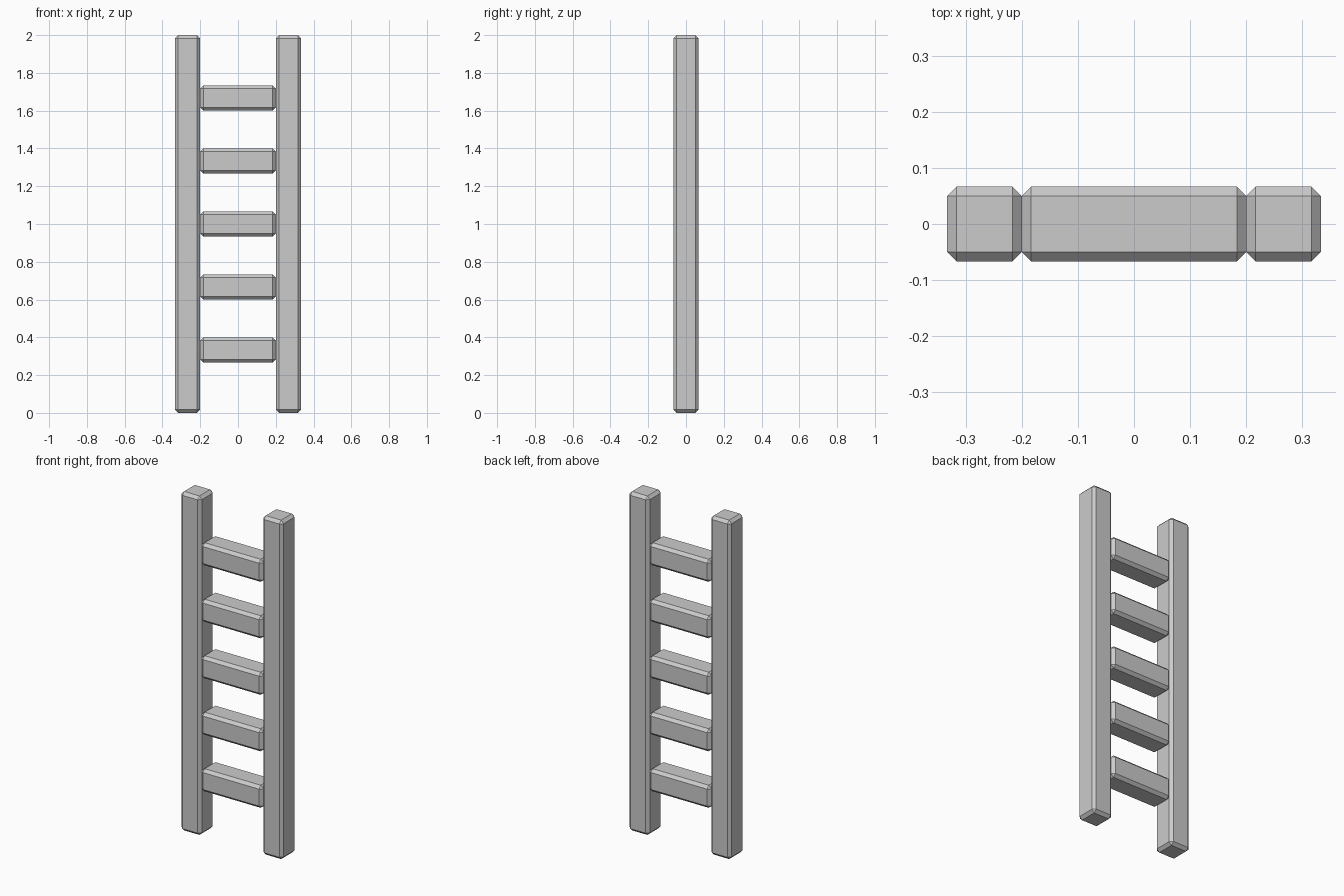
import bpy
import bmesh
from mathutils import Vector

cube = bpy.data.objects.get("Cube")
if cube:
    bpy.data.objects.remove(cube, do_unlink=True)

THICK = 2 / 15      # square section of every beam
CHAMFER = 1 / 60
RAIL_X = 4 / 15     # rail centre line
RUNG_COUNT = 5

grey = bpy.data.materials.new("plain grey")
grey.use_nodes = True
colour = (0.6, 0.6, 0.6, 1)
grey.diffuse_color = colour
grey.node_tree.nodes["Principled BSDF"].inputs["Base Color"].default_value = colour


def beam(name, centre, size):
    """Box with a flat chamfer on all edges."""
    bm = bmesh.new()
    bmesh.ops.create_cube(bm, size=1)
    bmesh.ops.scale(bm, vec=Vector(size), verts=bm.verts)
    bmesh.ops.bevel(bm, geom=bm.edges[:], offset=CHAMFER, segments=1,
                    affect='EDGES')
    mesh = bpy.data.meshes.new(name)
    bm.to_mesh(mesh)
    bm.free()
    mesh.materials.append(grey)
    obj = bpy.data.objects.new(name, mesh)
    obj.location = centre
    bpy.context.collection.objects.link(obj)


# Side rails
for side, sign in (("left", 1), ("right", -1)):
    beam(f"{side}_rail", (sign * RAIL_X, 0, 1), (THICK, THICK, 2))

# Evenly spaced rungs touching the rails
for i in range(1, RUNG_COUNT + 1):
    beam(f"rung_{i}", (0, 0, 2 * i / (RUNG_COUNT + 1)),
         (2 * RAIL_X - THICK, THICK, THICK))
